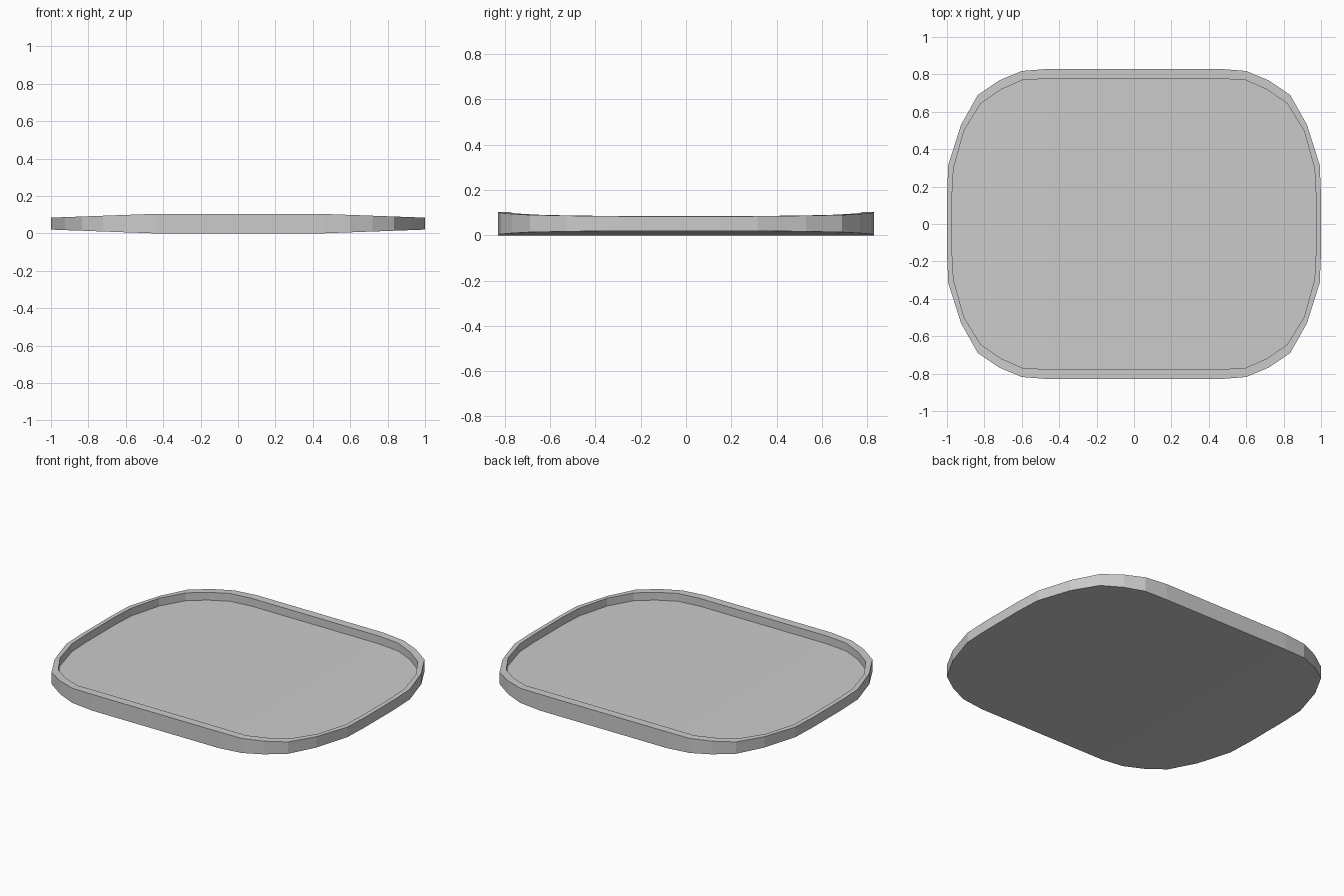
import bpy, bmesh

if "Cube" in bpy.data.objects:
    bpy.data.objects.remove(bpy.data.objects["Cube"])

# Quarter outlines (x, y), from the middle of the long side to the end
OUTER = [(0.45, 0.83), (0.60, 0.818), (0.72, 0.768), (0.835, 0.69),
         (0.925, 0.53), (0.993, 0.315), (1.0, 0.15)]
INNER = [(0.45, 0.777), (0.595, 0.77), (0.715, 0.717), (0.82, 0.643),
         (0.908, 0.50), (0.965, 0.30), (0.973, 0.15)]


def drop(x):
    # taper towards both ends
    return 0.02 * max(0.0, (abs(x) - 0.45) / 0.55)


def rows(bm, quarter, height):
    """Mirrored front and back edge rows, running from -x to +x."""
    xs = [(-x, y) for x, y in reversed(quarter)] + quarter
    front = [bm.verts.new((x, -y, height(x))) for x, y in xs]
    back = [bm.verts.new((x, y, height(x))) for x, y in xs]
    return front, back


def panel(bm, row_pair):
    """Fill the area between the front and back rows with strips."""
    f, b = row_pair
    for i in range(len(f) - 1):
        bm.faces.new((f[i], f[i + 1], b[i + 1], b[i]))


def bridge(bm, lower, upper):
    """Join two closed outlines with a wall."""
    a = lower[0] + lower[1][::-1]
    c = upper[0] + upper[1][::-1]
    for i in range(len(a)):
        j = (i + 1) % len(a)
        bm.faces.new((a[i], a[j], c[j], c[i]))


bm = bmesh.new()
base = rows(bm, OUTER, lambda x: drop(x))
rim_outer = rows(bm, OUTER, lambda x: 0.104 - drop(x))
rim_inner = rows(bm, INNER, lambda x: 0.104 - drop(x))
floor = rows(bm, INNER, lambda x: 0.054 - drop(x))

# Underside, outer wall, rim, inner wall, tray floor
panel(bm, base)
bridge(bm, base, rim_outer)
bridge(bm, rim_outer, rim_inner)
bridge(bm, rim_inner, floor)
panel(bm, floor)
bmesh.ops.recalc_face_normals(bm, faces=bm.faces)

mesh = bpy.data.meshes.new("tray")
bm.to_mesh(mesh)
bm.free()
tray = bpy.data.objects.new("tray", mesh)
bpy.context.collection.objects.link(tray)
